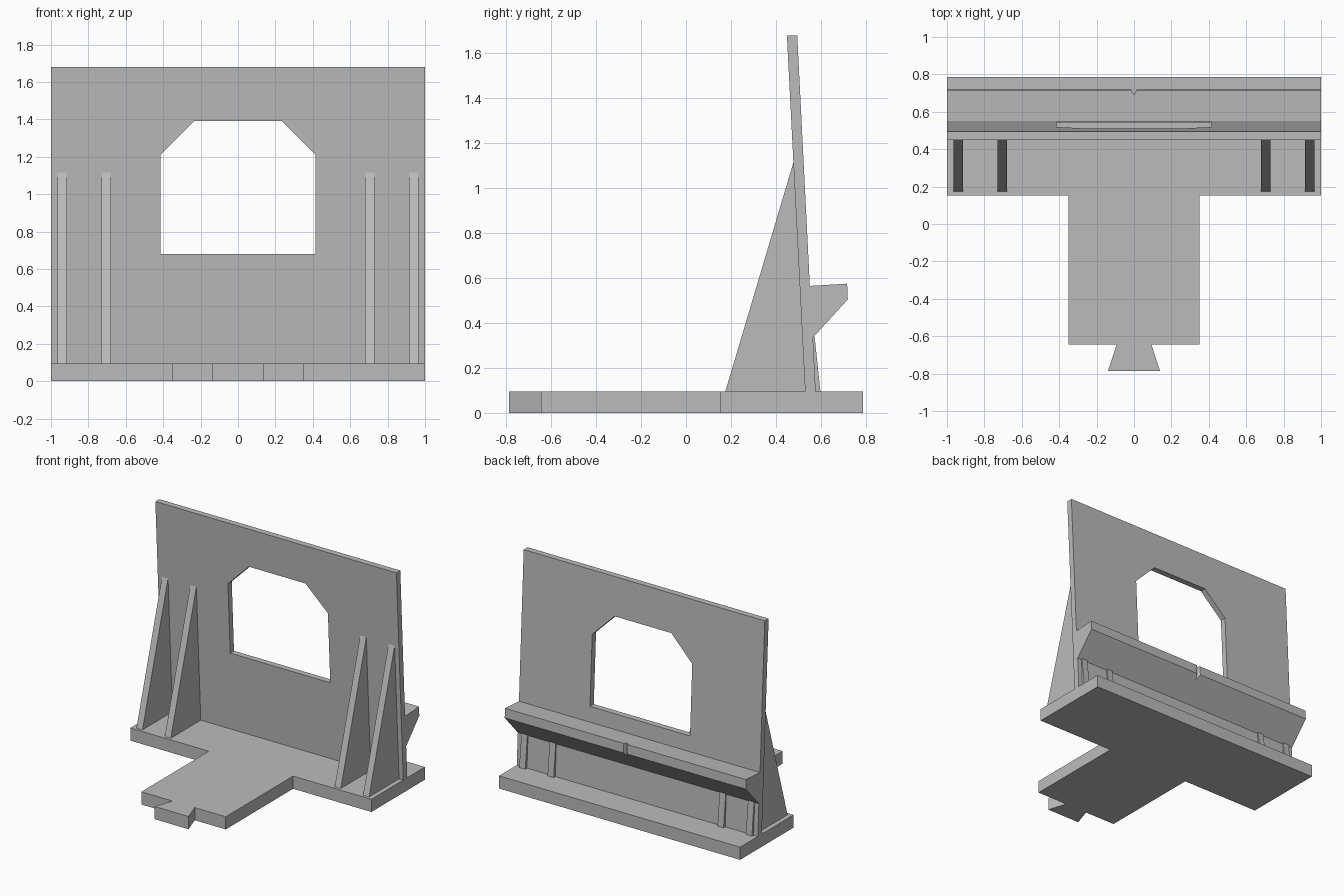
import bpy
import bmesh
from mathutils import Vector

cube = bpy.data.objects.get("Cube")
if cube:
    bpy.data.objects.remove(cube, do_unlink=True)

GREY = (0.5, 0.5, 0.5, 1)
grey = bpy.data.materials.new("plain_grey")
grey.use_nodes = True
grey.diffuse_color = GREY
grey.node_tree.nodes["Principled BSDF"].inputs["Base Color"].default_value = GREY


def prism(name, outline, axis, start, end):
    """Extrude a 2D outline along one axis, from start to end."""
    def place(a, b):
        return {"x": (start, a, b), "y": (a, start, b), "z": (a, b, start)}[axis]
    bm = bmesh.new()
    face = bm.faces.new([bm.verts.new(place(a, b)) for a, b in outline])
    new = bmesh.ops.extrude_face_region(bm, geom=[face])["geom"]
    offset = Vector([(end - start) * (axis == k) for k in "xyz"])
    bmesh.ops.translate(bm, vec=offset,
                        verts=[v for v in new if isinstance(v, bmesh.types.BMVert)])
    bmesh.ops.recalc_face_normals(bm, faces=bm.faces)
    mesh = bpy.data.meshes.new(name)
    bm.to_mesh(mesh)
    bm.free()
    mesh.materials.append(grey)
    obj = bpy.data.objects.new(name, mesh)
    bpy.context.collection.objects.link(obj)
    return obj


def mirrored(half):
    """Complete a half outline, given on the +x side, across x = 0."""
    return half + [(-a, b) for a, b in reversed(half)]


def cut(obj, cutter):
    mod = obj.modifiers.new("cut", "BOOLEAN")
    mod.operation = "DIFFERENCE"
    mod.solver = "EXACT"
    mod.object = cutter
    cutter.hide_render = True
    bpy.context.view_layer.objects.active = obj
    bpy.ops.object.modifier_apply(modifier=mod.name)
    bpy.data.objects.remove(cutter, do_unlink=True)


BASE_TOP = 0.095

# T-shaped base with a dovetail tongue at the front
prism("base", mirrored([(1, 0.787), (1, 0.153), (0.35, 0.153), (0.35, -0.645),
                        (0.093, -0.645), (0.14, -0.787)]), "z", 0, BASE_TOP)

# Leaning panel with the rear ledge in one profile
panel = prism("back_panel", [(0.53, BASE_TOP), (0.449, 1.68), (0.495, 1.68),
                             (0.551, 0.565), (0.717, 0.575), (0.72, 0.505),
                             (0.565, 0.335), (0.577, BASE_TOP)], "x", -1, 1)

# Window with clipped upper corners
cut(panel, prism("window_cutter", mirrored([(0.415, 0.68), (0.415, 1.21),
                                            (0.235, 1.39)]), "y", 0.3, 0.65))

# Small V notch in the ledge lip
cut(panel, prism("notch_cutter", [(-0.023, 0.735), (0.023, 0.735), (0, 0.69)],
                 "z", 0.45, 0.65))

# Front gussets and the short posts behind them
for side, sign in (("left", 1), ("right", -1)):
    for place, x in (("outer", 0.94), ("inner", 0.705)):
        a, b = sign * x - 0.025, sign * x + 0.025
        prism(f"{side}_{place}_gusset", [(0.175, BASE_TOP), (0.478, 1.115),
                                         (0.53, BASE_TOP)], "x", a, b)
        prism(f"{side}_{place}_rear_post", [(0.575, BASE_TOP), (0.563, 0.34),
                                            (0.572, 0.342), (0.598, BASE_TOP)], "x", a, b)
